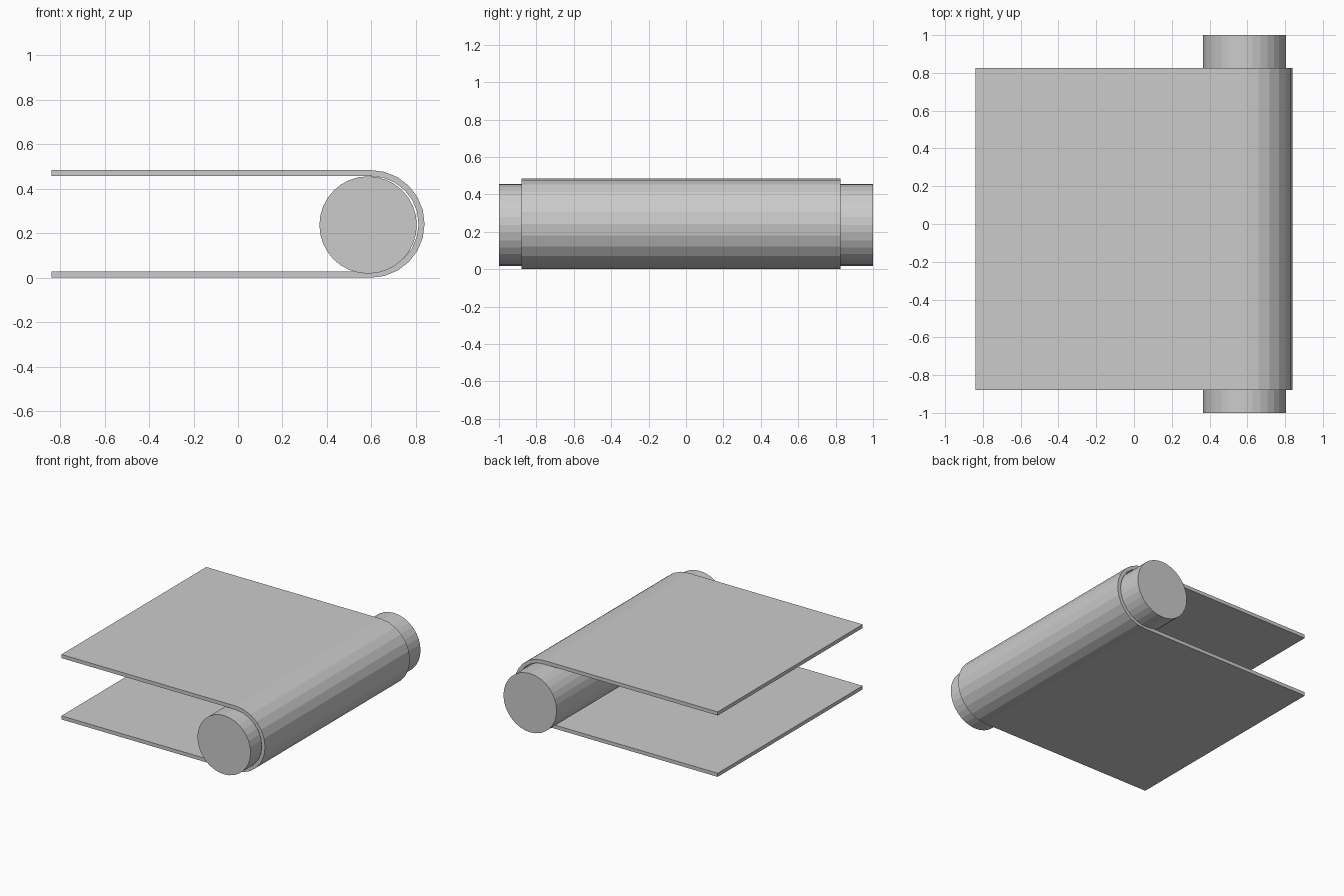
import bpy, bmesh
from math import pi, sin, cos

if "Cube" in bpy.data.objects:
    bpy.data.objects.remove(bpy.data.objects["Cube"])


def prism(name, outline, y0, y1):
    # Extrude an XZ outline along Y
    bm = bmesh.new()
    face = bm.faces.new([bm.verts.new((x, y0, z)) for x, z in outline])
    ext = bmesh.ops.extrude_face_region(bm, geom=[face])
    moved = [v for v in ext["geom"] if isinstance(v, bmesh.types.BMVert)]
    bmesh.ops.translate(bm, verts=moved, vec=(0, y1 - y0, 0))
    bmesh.ops.recalc_face_normals(bm, faces=bm.faces)
    mesh = bpy.data.meshes.new(name)
    bm.to_mesh(mesh)
    bm.free()
    obj = bpy.data.objects.new(name, mesh)
    bpy.context.collection.objects.link(obj)
    return obj


def arc(cx, cz, r, start, sweep, steps):
    return [(cx + r * cos(start + sweep * i / steps),
             cz + r * sin(start + sweep * i / steps)) for i in range(steps + 1)]


# Belt: two flat runs joined by a half-round bend
R, T, BEND_X, END_X = 0.242, 0.027, 0.597, -0.839
outer = [(END_X, 0)] + arc(BEND_X, R, R, -pi / 2, pi, 12) + [(END_X, 2 * R)]
inner = [(END_X, T)] + arc(BEND_X, R, R - T, -pi / 2, pi, 12) + [(END_X, 2 * R - T)]
prism("belt", outer + inner[::-1], -0.88, 0.825)

# Roller: solid cylinder sticking out past both belt edges
prism("roller", arc(0.585, 0.237, 0.219, 0, 2 * pi, 32)[:-1], -1, 1)
